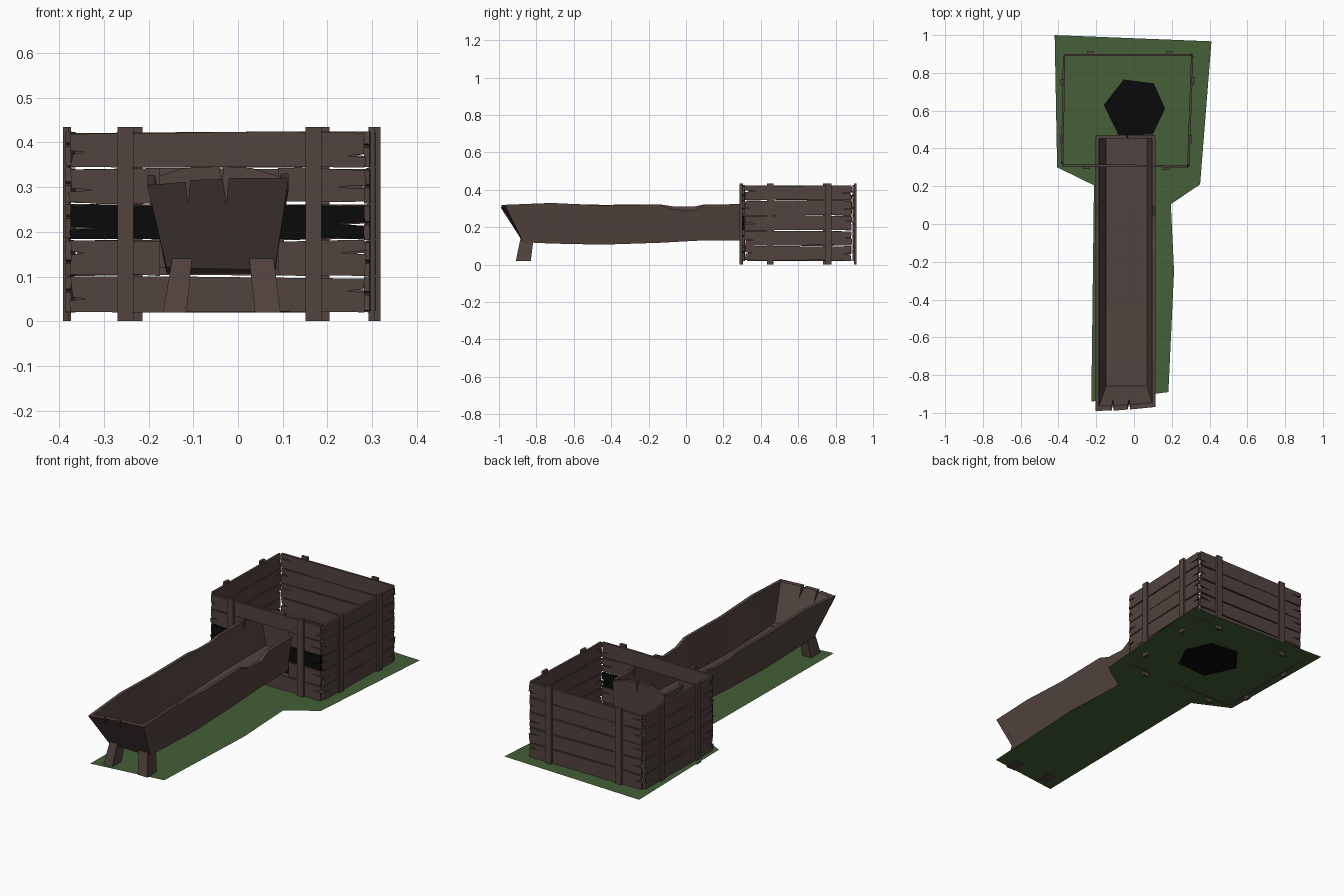
import bpy, bmesh, random
from mathutils import Vector

random.seed(4)
if "Cube" in bpy.data.objects:
    bpy.data.objects.remove(bpy.data.objects["Cube"], do_unlink=True)


def material(name, rgb):
    m = bpy.data.materials.new(name)
    m.use_nodes = True
    m.diffuse_color = (*rgb, 1)
    m.node_tree.nodes["Principled BSDF"].inputs["Base Color"].default_value = (*rgb, 1)
    return m


WOOD = material("dark brown wood", (0.085, 0.057, 0.049))
BLACK = material("black", (0.003, 0.003, 0.003))
GRASS = material("grass green", (0.058, 0.115, 0.038))


def finish(name, bm, mat):
    bmesh.ops.recalc_face_normals(bm, faces=bm.faces)
    mesh = bpy.data.meshes.new(name)
    bm.to_mesh(mesh)
    bm.free()
    mesh.materials.append(mat)
    ob = bpy.data.objects.new(name, mesh)
    bpy.context.collection.objects.link(ob)
    return ob


def slab(name, points, depth, mat):
    """Extrude a flat outline along the depth vector."""
    bm = bmesh.new()
    face = bm.faces.new([bm.verts.new(p) for p in points])
    if depth:
        ext = bmesh.ops.extrude_face_region(bm, geom=[face], use_keep_orig=True)
        moved = [v for v in ext["geom"] if isinstance(v, bmesh.types.BMVert)]
        bmesh.ops.translate(bm, verts=moved, vec=Vector(depth))
    return finish(name, bm, mat)


def loft(name, loops, mat):
    """Skin closed loops of equal length and cap both ends."""
    bm = bmesh.new()
    rings = [[bm.verts.new(p) for p in loop] for loop in loops]
    n = len(rings[0])
    for a, b in zip(rings, rings[1:]):
        for i in range(n):
            j = (i + 1) % n
            bm.faces.new((a[i], a[j], b[j], b[i]))
    bm.faces.new(rings[0])
    bm.faces.new(rings[-1])
    return finish(name, bm, mat)


def jitter(a):
    return random.uniform(-a, a)


def plank(name, a, b, z0, z1, mat, split_a=True, split_b=True):
    """Upright board from a to b with wavy edges and split ends."""
    a, b = Vector((*a, 0)), Vector((*b, 0))
    length = (b - a).length
    along = (b - a).normalized()
    side = Vector((-along.y, along.x, 0)) * 0.012
    h = z1 - z0
    low = [(length * t, z0 + jitter(0.003)) for t in (0, 0.3, 0.7, 1)]
    high = [(length * t, z1 + jitter(0.003)) for t in (1, 0.7, 0.3, 0)]

    def end(u, inward, split):
        if not split:
            return []
        z = z0 + h * random.uniform(0.3, 0.7)
        deep = random.uniform(0.03, 0.07)
        return [(u + jitter(0.006), z - 0.004), (u + inward * deep, z),
                (u + jitter(0.006), z + 0.004)]

    outline = low + end(length, -1, split_b) + high + end(0, 1, split_a)[::-1]
    return slab(name, [a + along * u - side / 2 + Vector((0, 0, z)) for u, z in outline],
                side, mat)


# Crate walls: five rows of planks, the front opened for the trough
corners = {"front": ((-0.375, 0.31), (0.283, 0.306)),
           "right": ((-0.38, 0.325), (-0.37, 0.885)),
           "left": ((0.288, 0.315), (0.308, 0.885)),
           "back": ((-0.365, 0.895), (0.305, 0.895))}
for wall, (a, b) in corners.items():
    for row in range(5):
        z0 = 0.022 + row * 0.081
        z1 = z0 + 0.076
        name = f"{wall}_plank_{row + 1}"
        if wall == "front" and row in (1, 2, 3):
            mat = BLACK if row == 2 else WOOD
            plank(name + "_right", a, (-0.175, 0.309), z0, z1, mat, split_b=False)
            plank(name + "_left", (0.09, 0.307), b, z0, z1, mat, split_a=False)
        else:
            plank(name, a, b, z0, z1, WOOD)

# Crate posts: two on the outside of each wall
posts = {"front": [(-0.252, 0.297), (0.169, 0.294)],
         "back": [(-0.232, 0.905), (0.187, 0.905)],
         "right": [(-0.385, 0.45), (-0.381, 0.75)],
         "left": [(0.299, 0.45), (0.312, 0.76)]}
for wall, spots in posts.items():
    for k, (x, y) in enumerate(spots):
        dx, dy = (0.018, 0.007) if wall in ("front", "back") else (0.007, 0.018)
        base = [(x - dx, y - dy, 0), (x + dx, y - dy, 0), (x + dx, y + dy, 0), (x - dx, y + dy, 0)]
        slab(f"{wall}_post_{k + 1}", base, (0, 0, 0.435), WOOD)


# Trough: hollow channel, rows are y, bottom z, right rim z, left rim z
def section(y, bottom, rim_r, rim_l, slant):
    def lean(x, z):
        t = (z - bottom) / 0.2
        return (x, y + slant * (-0.13 * t + 0.1 * t * (x + 0.2)), z)
    floor = bottom + 0.02
    return [lean(*p) for p in (
        (-0.203, rim_r), (-0.16, bottom), (0.083, bottom), (0.113, rim_l),
        (0.096, rim_l), (0.068, floor), (-0.148, floor), (-0.186, rim_r))]


stations = [(-0.87, 0.12, 0.305, 0.32, 1), (-0.72, 0.113, 0.327, 0.33, 0),
            (-0.45, 0.107, 0.32, 0.317, 0), (-0.14, 0.117, 0.322, 0.322, 0),
            (-0.07, 0.121, 0.312, 0.296, 0), (0.04, 0.127, 0.31, 0.29, 0),
            (0.1, 0.13, 0.322, 0.322, 0), (0.46, 0.13, 0.325, 0.325, 0)]
loft("trough_body", [section(*s) for s in stations], WOOD)

# Sloping front board with cracks in its rim
front = [(-0.16, 0), (0.083, -0.03), (0.113, 1), (-0.02, 1), (-0.026, 0.72), (-0.034, 0.99),
         (-0.107, 0.98), (-0.112, 0.7), (-0.117, 0.96), (-0.203, 0.92)]
slab("trough_front_board",
     [(x, -0.87 - 0.13 * t + 0.1 * t * (x + 0.2), 0.12 + 0.2 * t) for x, t in front],
     (0, 0.025, 0), WOOD)

# Arched back board with a crack
back = [(-0.19, 0.12), (0.1, 0.12), (0.11, 0.318), (0.03, 0.343), (-0.033, 0.345),
        (-0.037, 0.29), (-0.041, 0.345), (-0.12, 0.343), (-0.2, 0.318)]
slab("trough_back_board", [(x, 0.452, z) for x, z in back], (0, 0.018, 0), WOOD)

# Splayed trough legs
for side, bottom, top in (("right", (-0.168, -0.115), (-0.147, -0.103)),
                          ("left", (0.038, 0.095), (0.025, 0.08))):
    loops = []
    for (x0, x1), y0, y1, z in ((bottom, -0.91, -0.83, 0.02), (top, -0.885, -0.815, 0.14)):
        loops.append([(x0, y0, z), (x1, y0, z), (x1, y1, z), (x0, y1, z)])
    loft(f"{side}_leg", loops, WOOD)

# Grass sheet and the dark drain patch in it
grass = [(-0.42, 1.0), (0.41, 0.967), (0.35, 0.21), (0.195, 0.105), (0.212, -0.25),
         (0.182, -0.89), (-0.226, -0.94), (-0.212, 0.205), (-0.407, 0.3)]
slab("grass_ground", [(x, y, 0.021) for x, y in grass], None, GRASS)
patch = [(-0.055, 0.765), (0.105, 0.745), (0.165, 0.61), (0.1, 0.475), (-0.08, 0.465), (-0.16, 0.63)]
slab("dark_patch", [(x, y, 0.0195) for x, y in patch], (0, 0, 0.003), BLACK)
